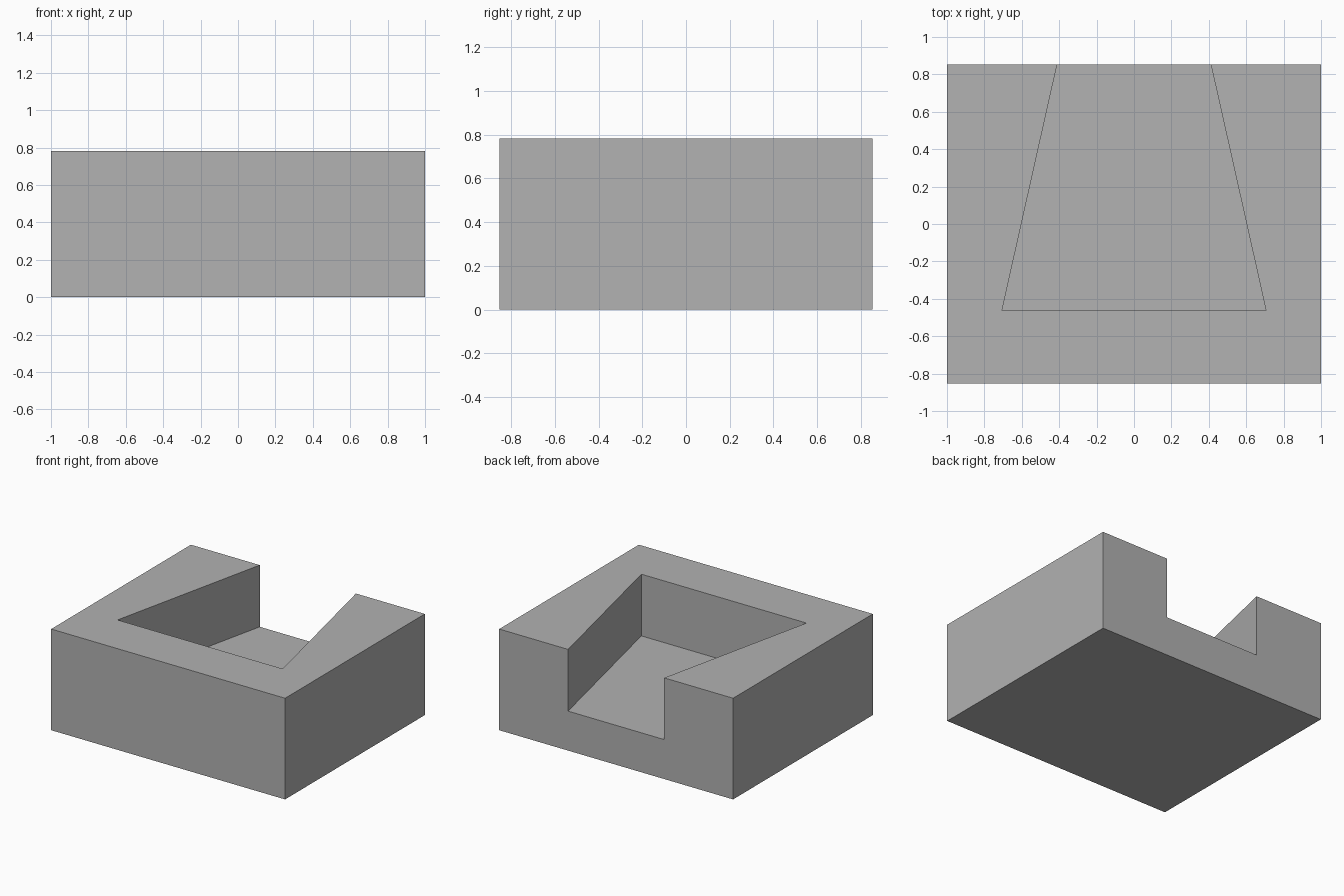
import bpy
import bmesh

cube = bpy.data.objects.get("Cube")
if cube:
    bpy.data.objects.remove(cube, do_unlink=True)

HALF_Y, HEIGHT = 0.853, 0.782
POCKET_FRONT, POCKET_FLOOR = -0.463, 0.305
FRONT_HALF, BACK_HALF = 0.706, 0.411

grey = bpy.data.materials.new("plain grey")
grey.use_nodes = True
colour = (0.445, 0.445, 0.445, 1)
grey.diffuse_color = colour
grey.node_tree.nodes["Principled BSDF"].inputs["Base Color"].default_value = colour


def prism(name, outline, bottom, top):
    """Extrude a flat outline upwards into a solid."""
    bm = bmesh.new()
    face = bm.faces.new([bm.verts.new((x, y, bottom)) for x, y in outline])
    lifted = bmesh.ops.extrude_face_region(bm, geom=[face])["geom"]
    verts = [v for v in lifted if isinstance(v, bmesh.types.BMVert)]
    bmesh.ops.translate(bm, verts=verts, vec=(0, 0, top - bottom))
    bmesh.ops.recalc_face_normals(bm, faces=bm.faces)
    mesh = bpy.data.meshes.new(name)
    bm.to_mesh(mesh)
    bm.free()
    mesh.materials.append(grey)
    obj = bpy.data.objects.new(name, mesh)
    bpy.context.collection.objects.link(obj)
    return obj


def trapezoid(front_half, back_half, front, back):
    return [(-front_half, front), (front_half, front),
            (back_half, back), (-back_half, back)]


# Solid block
block = prism("dovetail_block", trapezoid(1, 1, -HALF_Y, HALF_Y), 0, HEIGHT)

# Tapered pocket, its side walls carried on past the open back
overshoot = 0.1
taper = (FRONT_HALF - BACK_HALF) / (HALF_Y - POCKET_FRONT)
outline = trapezoid(FRONT_HALF, BACK_HALF - taper * overshoot,
                    POCKET_FRONT, HALF_Y + overshoot)
cutter = prism("pocket_cutter", outline, POCKET_FLOOR, HEIGHT + overshoot)
cutter.hide_render = True

# Cut the pocket out of the block
cut = block.modifiers.new("pocket", 'BOOLEAN')
cut.operation = 'DIFFERENCE'
cut.solver = 'EXACT'
cut.object = cutter
bpy.context.view_layer.objects.active = block
bpy.ops.object.modifier_apply(modifier=cut.name)
bpy.data.objects.remove(cutter, do_unlink=True)
